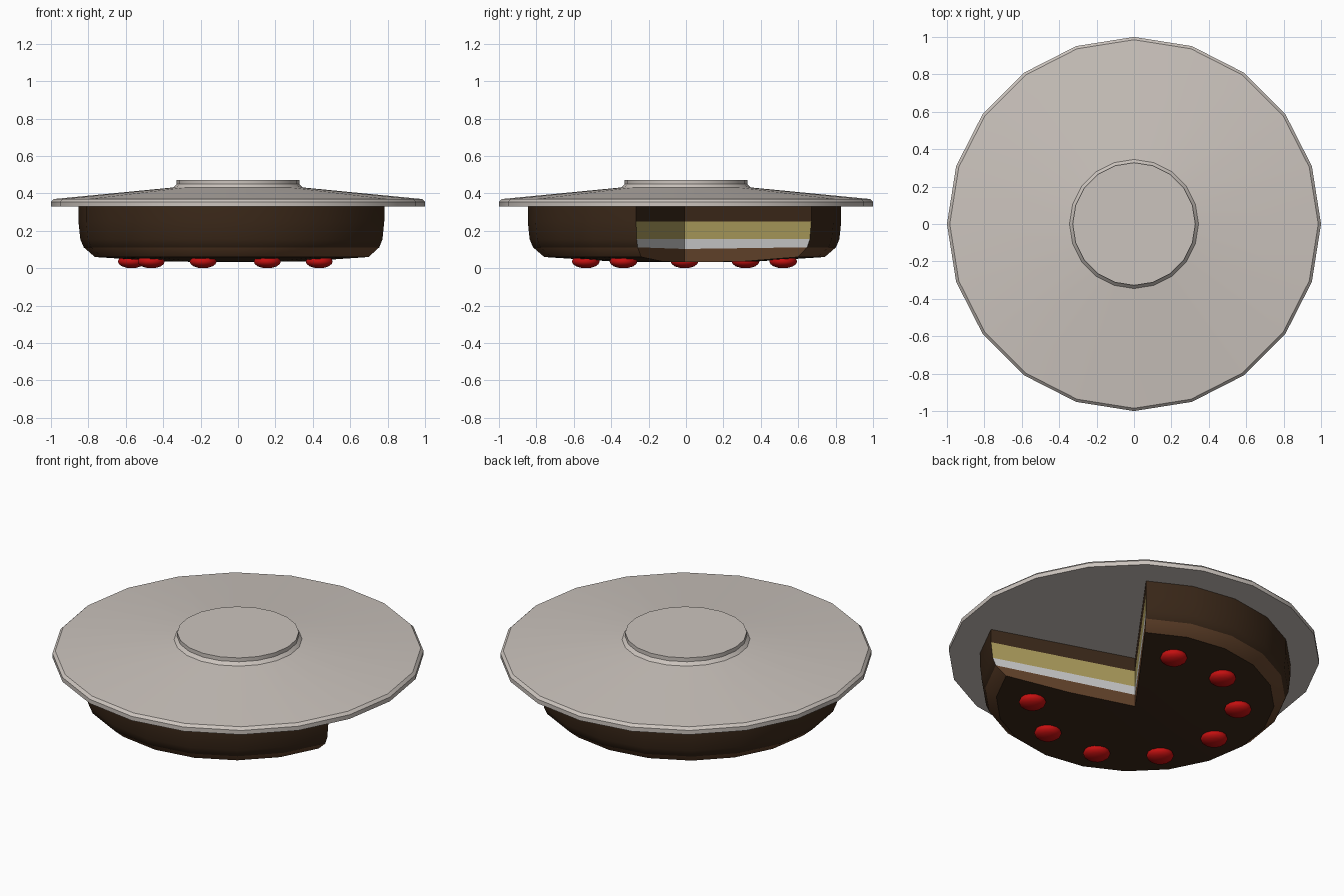
import bpy, bmesh, math

if "Cube" in bpy.data.objects:
    bpy.data.objects.remove(bpy.data.objects["Cube"])

SIDES = 20
STEP = 2 * math.pi / SIDES
CX, CY = -0.015, -0.008          # cake sits slightly off the plate centre


def material(name, color):
    m = bpy.data.materials.new(name)
    m.diffuse_color = (*color, 1)
    m.use_nodes = True
    m.node_tree.nodes["Principled BSDF"].inputs["Base Color"].default_value = m.diffuse_color
    return m


def finish(bm, name, mats, angle=30):
    bmesh.ops.recalc_face_normals(bm, faces=bm.faces)
    me = bpy.data.meshes.new(name)
    bm.to_mesh(me)
    bm.free()
    ob = bpy.data.objects.new(name, me)
    bpy.context.collection.objects.link(ob)
    for m in mats:
        me.materials.append(m)
    bpy.ops.object.select_all(action='DESELECT')
    ob.select_set(True)
    bpy.context.view_layer.objects.active = ob
    bpy.ops.object.shade_smooth_by_angle(angle=math.radians(angle))
    return ob


def ring(bm, r, z, first, count):
    return [bm.verts.new((r * math.cos((first + i) * STEP),
                          r * math.sin((first + i) * STEP), z)) for i in range(count)]


china = material("china", (0.60, 0.55, 0.51))
dark = material("dark_chocolate", (0.045, 0.022, 0.010))
brown = material("chocolate", (0.13, 0.058, 0.025))
sponge = material("sponge", (0.42, 0.34, 0.11))
cream = material("cream", (0.62, 0.62, 0.62))
red = material("cherry_red", (0.55, 0.005, 0.005))

# Upturned plate with a foot ring
bm = bmesh.new()
profile = [(1.0, 0.33), (1.0, 0.355), (0.985, 0.37), (0.345, 0.432),
           (0.328, 0.45), (0.328, 0.473)]
rings = [ring(bm, r, z, 0, SIDES) for r, z in profile]
for a, b in zip(rings, rings[1:]):
    for i in range(SIDES):
        j = (i + 1) % SIDES
        bm.faces.new((a[i], a[j], b[j], b[i]))
bm.faces.new(rings[0])
bm.faces.new(rings[-1])
finish(bm, "plate", [china])

# Cake with a four-segment slice removed
bm = bmesh.new()
count = 17
outer = [(0.838, 0.33), (0.838, 0.25), (0.828, 0.155), (0.81, 0.112),
         (0.75, 0.06), (0.38, 0.036)]
skin = [0, 0, 0, 1, 0]
rings = [ring(bm, r, z, 3, count) for r, z in outer]
axis = [bm.verts.new((0, 0, z)) for z in (0.33, 0.25, 0.155, 0.103, 0.032)]
for a, b, mat in zip(rings, rings[1:], skin):
    for i in range(count - 1):
        bm.faces.new((a[i], a[i + 1], b[i + 1], b[i])).material_index = mat
for i in range(count - 1):
    bm.faces.new((rings[0][i], rings[0][i + 1], axis[0]))
    bm.faces.new((rings[-1][i], rings[-1][i + 1], axis[-1]))
# Layered cut faces
for end in (0, -1):
    for k, mat in enumerate((0, 2, 3)):
        f = bm.faces.new((rings[k][end], rings[k + 1][end], axis[k + 1], axis[k]))
        f.material_index = mat
    f = bm.faces.new([rings[k][end] for k in (3, 4, 5)] + [axis[4], axis[3]])
    f.material_index = 1
finish(bm, "cake", [dark, brown, sponge, cream]).location = (CX, CY, 0)

# Ring of cherries, skipping the missing slice
for n in range(2, 10):
    a = n * 2 * STEP
    bm = bmesh.new()
    bmesh.ops.create_uvsphere(bm, u_segments=14, v_segments=8, radius=1)
    bmesh.ops.scale(bm, vec=(0.074, 0.074, 0.036), verts=bm.verts)
    ob = finish(bm, f"cherry_{n - 1}", [red], 60)
    ob.location = (CX + 0.555 * math.cos(a), CY + 0.555 * math.sin(a), 0.036)
